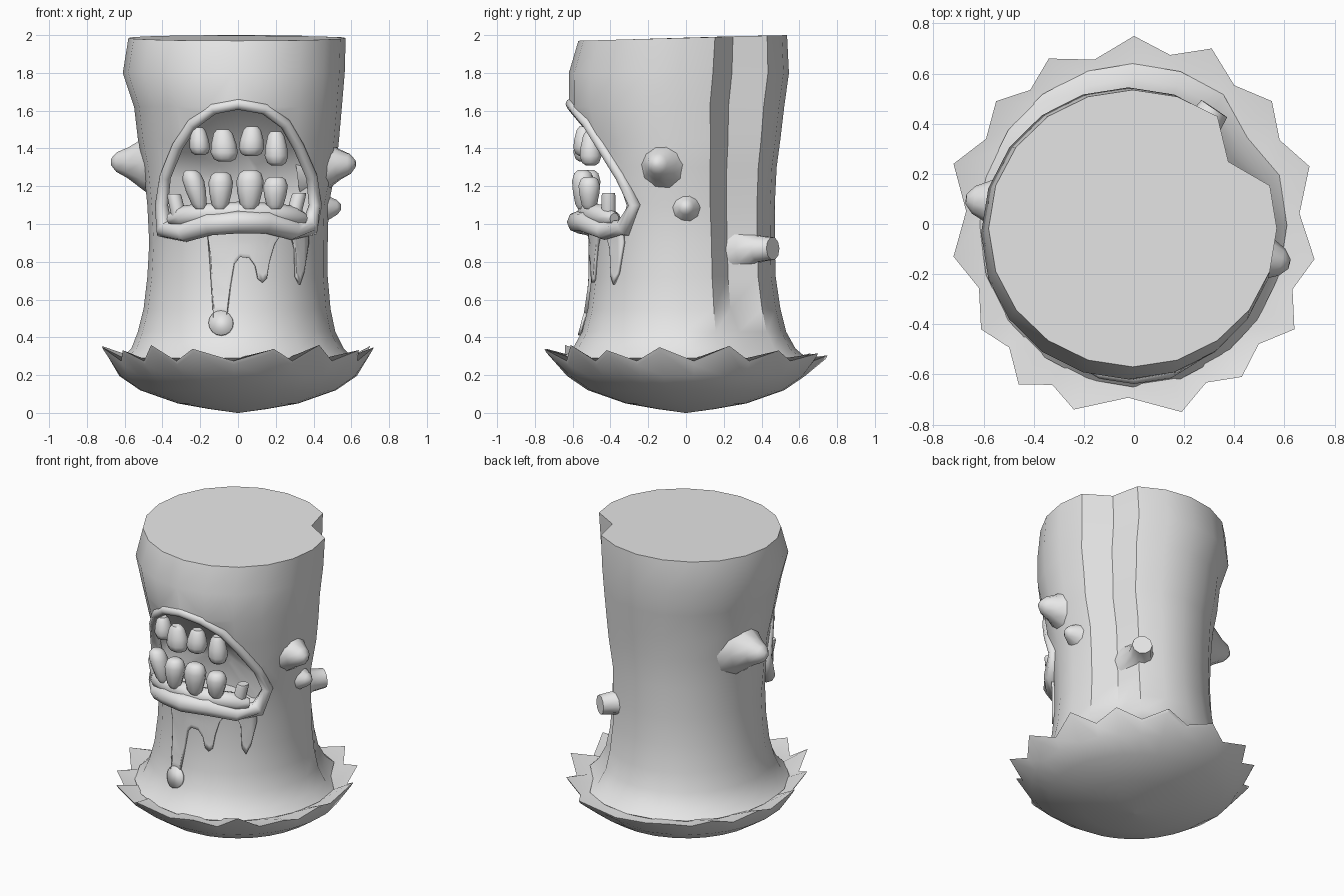
import bpy, bmesh, math
from mathutils import Vector

if "Cube" in bpy.data.objects:
    bpy.data.objects.remove(bpy.data.objects["Cube"])

grey = bpy.data.materials.new("plain_grey")
grey.diffuse_color = (0.8, 0.8, 0.8, 1)
grey.use_nodes = True
grey.node_tree.nodes["Principled BSDF"].inputs["Base Color"].default_value = grey.diffuse_color


def smooth(ob, angle=40):
    bpy.ops.object.select_all(action='DESELECT')
    ob.select_set(True)
    bpy.context.view_layer.objects.active = ob
    bpy.ops.object.shade_smooth_by_angle(angle=math.radians(angle))


def finish(name, bm, angle=40):
    bmesh.ops.recalc_face_normals(bm, faces=bm.faces[:])
    me = bpy.data.meshes.new(name)
    bm.to_mesh(me)
    bm.free()
    me.materials.append(grey)
    ob = bpy.data.objects.new(name, me)
    bpy.context.collection.objects.link(ob)
    smooth(ob, angle)
    return ob


def loft(name, rings, angle=40, closed=False):
    """Skin a stack of equal rings; cap the ends unless the stack is a loop."""
    bm = bmesh.new()
    vs = [[bm.verts.new(p) for p in r] for r in rings]
    n = len(vs[0])
    for k in range(len(vs) if closed else len(vs) - 1):
        a, b = vs[k], vs[(k + 1) % len(vs)]
        for i in range(n):
            j = (i + 1) % n
            bm.faces.new((a[i], a[j], b[j], b[i]))
    if not closed:
        bm.faces.new(vs[0])
        bm.faces.new(vs[-1])
    return finish(name, bm, angle)


def circle(c, u, v, n):
    return [c + u * math.cos(math.tau * i / n) + v * math.sin(math.tau * i / n)
            for i in range(n)]


def sweep(name, pts, radii, closed, n=8):
    rings = []
    for i, p in enumerate(pts):
        if closed:
            t = pts[(i + 1) % len(pts)] - pts[i - 1]
        else:
            t = pts[min(i + 1, len(pts) - 1)] - pts[max(i - 1, 0)]
        u = t.cross(Vector((0, 1, 0))).normalized()
        v = u.cross(t).normalized()
        rings.append(circle(p, u * radii[i], v * radii[i], n))
    return loft(name, rings, 60, closed)


# trunk: z, left, right, front, back
TRUNK = [(0.20, -.50, .50, -.52, .52), (0.29, -.62, .61, -.65, .64),
         (0.34, -.565, .56, -.60, .58), (0.43, -.53, .515, -.55, .53),
         (0.55, -.50, .49, -.52, .50), (0.72, -.48, .475, -.50, .475),
         (0.90, -.47, .475, -.50, .47), (1.10, -.48, .48, -.52, .47),
         (1.30, -.50, .52, -.54, .48), (1.45, -.53, .535, -.57, .50),
         (1.62, -.55, .55, -.62, .52), (1.80, -.61, .565, -.62, .545),
         (1.985, -.58, .57, -.57, .535)]


def ellipse(z):
    for a, b in zip(TRUNK, TRUNK[1:]):
        if z <= b[0]:
            f = (z - a[0]) / (b[0] - a[0])
            x0, x1, y0, y1 = [p + (q - p) * f for p, q in zip(a[1:], b[1:])]
            break
    return (x0 + x1) / 2, (y0 + y1) / 2, (x1 - x0) / 2, (y1 - y0) / 2


def surf(x, z):
    cx, cy, rx, ry = ellipse(z)
    return cy - ry * math.sqrt(max(0.05, 1 - ((x - cx) / rx) ** 2))


SIDES = 20
rings = []
for row in TRUNK:
    z = row[0]
    cx, cy, rx, ry = ellipse(z)
    ring = []
    for i in range(SIDES):
        a = math.tau * i / SIDES
        k = 1.0
        if i == 2:                                   # long groove on the back right
            k = 0.92 if z < 0.5 else 0.82
        zz = z + (0.015 * math.sin(a) if z > 1.9 else 0)
        ring.append(Vector((cx + rx * k * math.cos(a), cy + ry * k * math.sin(a), zz)))
    rings.append(ring)
trunk = loft("trunk", rings)

# mouth outline: x, z, lip thickness
MOUTH = [(-.39, .97, .05), (-.28, .96, .055), (-.15, 1.0, .06), (0, 1.01, .06),
         (.15, 1.01, .06), (.29, .97, .055), (.38, .98, .05), (.41, 1.1, .035),
         (.39, 1.25, .03), (.32, 1.41, .03), (.25, 1.53, .03), (.14, 1.61, .03),
         (0, 1.635, .03), (-.13, 1.61, .03), (-.24, 1.53, .03), (-.32, 1.41, .03),
         (-.385, 1.25, .03), (-.405, 1.1, .035)]


def inner(x, z, s):
    z2 = 1.27 + (z - 1.27) * s
    return Vector((x * s, -0.24 - 0.3 * max(0, (z2 - 1.25) / 0.35), z2))


cutter = loft("mouth_cutter", [
    [Vector((x, -1, z)) for x, z, r in MOUTH],
    [Vector((x, min(surf(x, z) + 0.05, inner(x, z, 1).y - 0.02), z)) for x, z, r in MOUTH],
    [inner(x, z, 0.93) for x, z, r in MOUTH],
    [inner(x, z, 0.3) for x, z, r in MOUTH]])
cutter.hide_render = True
mod = trunk.modifiers.new("mouth", 'BOOLEAN')
mod.operation = 'DIFFERENCE'
mod.object = cutter
bpy.context.view_layer.objects.active = trunk
bpy.ops.object.modifier_apply(modifier="mouth")
bpy.data.objects.remove(cutter)
smooth(trunk)

# lips all round the mouth, thick and jutting at the bottom
lip = []
for x, z, r in MOUTH:
    out = 0.06 * max(0, 1 - abs(x) / 0.5) if z < 1.05 else -0.012
    lip.append(Vector((x, surf(x, z) - out, z)))
sweep("lips", lip, [r for x, z, r in MOUTH], True)

# lower gum
gx = [-.36, -.29, -.2, -.1, 0, .1, .2, .29, .35]
sweep("lower_gum", [Vector((x, -.52 + 1.15 * x * x, 1.06 - 0.25 * x * x)) for x in gx],
      [.03] + [.058] * 7 + [.03], False)


# teeth
def tooth(name, x, y, root, tip, w, d, lean=0.0, stub=False):
    prof = ([(0, .9), (.9, .85), (1, .75), (1, .6)] if stub else
            [(0, .45), (.12, .7), (.45, .92), (.72, 1), (.92, .8), (1, .45)])
    loft(name, [circle(Vector((x + lean * t, y, root + (tip - root) * t)),
                       Vector((w / 2 * s, 0, 0)), Vector((0, d / 2 * s, 0)), 10)
                for t, s in prof], 50)


for i, (x, z0, z1, w, lean) in enumerate([(-.21, 1.51, 1.365, .11, .01), (-.08, 1.5, 1.33, .145, .01),
                                          (.075, 1.515, 1.36, .135, -.005), (.2, 1.49, 1.31, .125, .005)]):
    tooth(f"upper_tooth_{i + 1}", x, -.545 + 1.0 * x * x, z0, z1, w, .12, lean)
for i, (x, z1, w, lean) in enumerate([(-.2, 1.285, .115, -.05), (-.095, 1.275, .13, .005),
                                      (.06, 1.285, .145, .005), (.195, 1.25, .13, .005)]):
    tooth(f"lower_tooth_{i + 1}", x, -.55 + 1.0 * x * x, 1.08, z1, w, .12, lean)
tooth("lower_tooth_left_stub", -.31, -.41, 1.03, 1.16, .09, .09, -.03, True)
tooth("lower_tooth_right_stub", .29, -.41, 1.03, 1.165, .09, .09, .035, True)


# knots and the cut branch
def knob(name, tip, direction, prof, angle=50):
    d = Vector(direction).normalized()
    u = d.cross(Vector((0, 0, 1))).normalized()
    v = u.cross(d)
    loft(name, [circle(Vector(tip) - d * t, u * r, v * r, 10) for t, r in prof], angle)


KNOT = [(.27, .21), (.17, .14), (.09, .085), (.03, .055), (0, .02)]
knob("left_knot", (-.67, .10, 1.33), (-1, .12, .05), KNOT)
knob("right_knot", (.62, -.16, 1.32), (1, -.25, .05), KNOT)
knob("small_right_knot", (.545, 0, 1.09), (1, 0, .05), [(.18, .14), (.08, .075), (.02, .04), (0, .015)])
knob("cut_branch", (.32, .46, .87), (.56, .83, .02), [(.28, .2), (.16, .12), (.09, .072), (0, .062)])

# spiky skirt with a rounded underside
TIPS = [(0, .75), (-.34, .66), (-.55, .49), (-.72, .24), (-.72, -.13), (-.61, -.42), (-.46, -.64),
        (-.24, -.74), (.19, -.75), (.43, -.61), (.64, -.42), (.72, -.14), (.70, .23), (.55, .49), (.31, .70)]
rim, base = [], []
for i, p in enumerate(TIPS):
    q = TIPS[(i + 1) % len(TIPS)]
    tz = 0.345 + 0.015 * math.sin(i * 2.3) - (0.04 if p[1] > .6 else 0)
    rim.append(Vector((p[0], p[1], tz)))
    rim.append(Vector(((p[0] + q[0]) * .465, (p[1] + q[1]) * .465, .275)))
for p in rim:
    a = math.atan2(p.y, p.x)
    base.append(Vector((math.cos(a), math.sin(a), 0)))


def flat(r, z):
    return [b * r + Vector((0, 0, z)) for b in base]


under = [Vector((p.x * .985, p.y * .985, p.z - .02)) for p in rim]
loft("spiky_skirt", [flat(.45, .30), flat(.60, .285), rim, under, flat(.63, .195), flat(.52, .12),
                     flat(.32, .05), flat(.15, .02), flat(.004, 0)], 45)

# drool: a sheet hanging from the lip with three runs
EDGE = [(-.165, .97), (-.145, .80), (-.13, .5), (-.06, .5), (-.04, .68), (-.02, .79), (.01, .825), (.06, .82),
        (.09, .78), (.105, .71), (.13, .69), (.15, .71), (.165, .80), (.19, .89), (.23, .95),
        (.28, .94), (.30, .87), (.305, .72), (.325, .68), (.345, .74), (.37, .90)]
bm = bmesh.new()
cols = []
for x, zb in EDGE:
    cols.append([bm.verts.new((x, surf(x, z) - .008, z))
                 for z in [1.0 + (zb - 1.0) * k / 8 for k in range(9)]])
for a, b in zip(cols, cols[1:]):
    for k in range(8):
        bm.faces.new((a[k], a[k + 1], b[k + 1], b[k]))
drop = [bm.verts.new((-.09 + .065 * math.cos(math.tau * i / 16), 0,
                      .475 + .065 * math.sin(math.tau * i / 16))) for i in range(16)]
for v in drop:
    v.co.y = surf(v.co.x, v.co.z) - .01
bm.faces.new(drop)
drool = finish("drool", bm)
sol = drool.modifiers.new("thickness", 'SOLIDIFY')
sol.thickness = 0.015
sol.offset = 0
